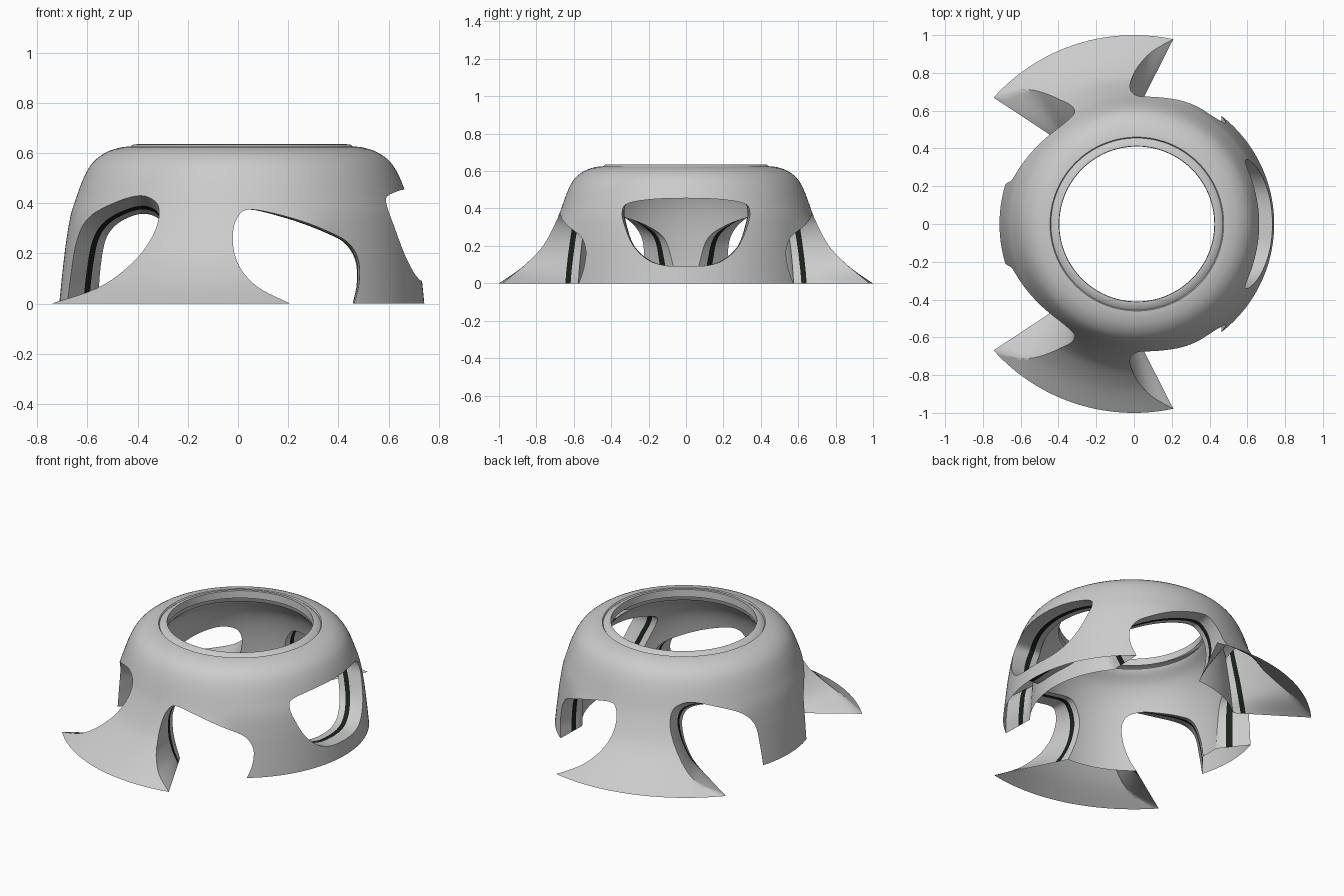
import bpy, bmesh
from math import sin, cos, radians
from mathutils import Vector

if "Cube" in bpy.data.objects:
    bpy.data.objects.remove(bpy.data.objects["Cube"])

SEG = 180
SHIFT = 0.015          # the dome sits slightly towards +x
# outer profile: height, plain radius, flared-foot radius
OUTER = [(0, .727, 1.0), (.05, .722, .925), (.1, .717, .86), (.18, .708, .78), (.25, .699, .735),
         (.35, .682, .686), (.42, .66, .66), (.5, .63, .63), (.56, .595, .595),
         (.6, .545, .545), (.62, .49, .49), (.625, .455, .455)]
MID = [(0, .645), (.15, .633), (.3, .612), (.42, .58), (.5, .54), (.56, .47), (.585, .425)]
INNER = [(0, .575), (.15, .568), (.3, .55), (.42, .52), (.5, .48), (.55, .43), (.57, .415)]


def spline(pts, n):
    """Catmull-Rom through the points, ends kept."""
    v = [Vector(p) for p in pts]
    v = [v[0] * 2 - v[1]] + v + [v[-1] * 2 - v[-2]]
    out = []
    for i in range(1, len(v) - 2):
        a, b, c, d = v[i - 1:i + 3]
        for k in range(n):
            t = k / n
            out.append(.5 * (2 * b + (c - a) * t + (2 * a - 5 * b + 4 * c - d) * t * t
                             + (3 * b - a - 3 * c + d) * t ** 3))
    return out + [v[-2]]


def flare(deg):
    """1 on the two flared feet, 0 on the plain legs."""
    a = abs((deg + 180) % 360 - 180)
    t = max(0, min(1, (a - 54) / 20, (161 - a) / 20))
    return t * t * (3 - 2 * t)


def polar(deg, r, z, dx=0):
    return Vector((r * cos(radians(deg)) + dx, r * sin(radians(deg)), z))


def outer_point(deg, row):
    z, r, f = row
    k = flare(deg)
    low = max(0, 1 - z / .35)
    return polar(deg, r + (f - r) * k, z, SHIFT * (1 - k * low))


def new_object(name, bm):
    bmesh.ops.recalc_face_normals(bm, faces=bm.faces)
    me = bpy.data.meshes.new(name)
    bm.to_mesh(me)
    bm.free()
    ob = bpy.data.objects.new(name, me)
    bpy.context.collection.objects.link(ob)
    return ob


def ring_solid(name, visible, hidden):
    """Closed ring; the hidden side gets slot 1 so it can be removed later."""
    bm = bmesh.new()
    rings = []
    for row in visible + hidden:
        pts = [outer_point(i * 360 / SEG, row) if len(row) == 3 else
               polar(i * 360 / SEG, row[1], row[0], SHIFT) for i in range(SEG)]
        rings.append([bm.verts.new(p) for p in pts])
    for j, a in enumerate(rings):
        b = rings[(j + 1) % len(rings)]
        for i in range(SEG):
            f = bm.faces.new((a[i], a[(i + 1) % SEG], b[(i + 1) % SEG], b[i]))
            f.material_index = int(j >= len(visible) - 1)
    ob = new_object(name, bm)
    for m in slots:
        ob.data.materials.append(m)
    return ob


def edge_point(deg, z):
    """Point of the outer surface at this angle and height."""
    z = max(0, min(z, .62))
    for a, b in zip(OUTER, OUTER[1:]):
        if a[0] <= z <= b[0]:
            t = (z - a[0]) / (b[0] - a[0])
            return outer_point(deg, tuple(p + (q - p) * t for p, q in zip(a, b)))


def cutter(name, loop, centre, sign, steps=10):
    """Loft an opening; loop items are outer angle, height, inner angle, inner height."""
    bm = bmesh.new()
    lines = []
    for a, z, b, zi in loop:
        p = edge_point(a, z)
        p.z = z
        q = polar(b, .56 - .12 * max(0, zi), zi, SHIFT)
        d = (p - q).normalized()
        far, near = p + d * .15, q - d * .07
        pts = [far.lerp(near, k / steps) for k in range(steps + 1)]
        lines.append([bm.verts.new((v.x, v.y * sign, v.z)) for v in pts])
    cf, cn = polar(centre, 1.35, .18), polar(centre, .3, .18)
    cf, cn = [bm.verts.new((c.x, c.y * sign, c.z)) for c in (cf, cn)]
    for i, a in enumerate(lines):
        b = lines[(i + 1) % len(lines)]
        for k in range(steps):
            bm.faces.new((a[k], b[k], b[k + 1]))
            bm.faces.new((a[k], b[k + 1], a[k + 1]))
        bm.faces.new((b[0], a[0], cf))
        bm.faces.new((a[-1], b[-1], cn))
    ob = new_object(name, bm)
    ob.hide_render = True
    return ob


slots = [bpy.data.materials.new("shown"), bpy.data.materials.new("hidden")]

# outer shell with raised rim, inner liner, and the dark seam between them
outer_rows = [tuple(v) for v in spline(OUTER, 3)]
rim = [(.625, .46), (.617, .455), (.634, .432), (.635, .412), (.59, .41)]
mid = [v[:2] for v in spline([Vector((*p, 0)) for p in MID], 2)]
inner = [v[:2] for v in spline([Vector((*p, 0)) for p in INNER], 3)]
mid_in = [(z, r - .028) for z, r in mid[:-1]]
shell = ring_solid("outer_shell", outer_rows[:-1] + rim, mid[::-1])
liner = ring_solid("inner_liner", inner, mid_in[::-1])
seam = ring_solid("dark_seam", [], mid + mid_in[::-1])

# openings: two on each side, one window at +x
side_hole = [(78, 0, 92, 0), (85.5, .07, 95, .07), (90.5, .16, 98, .16), (92.5, .26, 99, .26),
             (91.5, .34, 95, .34), (87, .375, 87.5, .375), (73, .34, 70.5, .34), (60, .285, 52, .285),
             (52.5, .24, 40, .24), (49, .17, 33.5, .17), (49.5, .08, 34, .08), (52, 0, 38, 0)]
back_hole = [(138, 0, 132, 0), (128.5, .06, 129, .06), (123, .15, 126, .15), (119.5, .25, 125, .23),
             (118.5, .33, 126, .29), (120.5, .4, 130, .33), (128, .43, 138, .345), (140, .4, 147, .335),
             (153, .34, 159, .3), (160, .25, 170, .24), (162, .12, 175, .12), (163, 0, 176, 0)]
window = [(0, .09, 0, .09), (9, .095, 11.5, .095), (16.5, .125, 21, .125), (23.5, .2, 31, .2),
          (28.5, .31, 37, .31), (30.5, .385, 39.5, .385), (28, .428, 37, .43), (15, .45, 19, .455), (0, .455, 0, .46)]


def open_loop(pts, n=5):
    s = [tuple(v) for v in spline([Vector(p) for p in pts], n)]
    a, b = s[0], s[-1]
    return [(a[0], -.1, a[2], -.1)] + s + [(b[0], -.1, b[2], -.1)]


half = [tuple(v) for v in spline([Vector(p) for p in window], 4)]
window_loop = half + [(-a, z, -b, zi) for a, z, b, zi in half[-2:0:-1]]
cutters = [cutter("window_cutter", window_loop, 0, 1)]
for s in (1, -1):
    cutters.append(cutter("side_cutter", open_loop(side_hole), 68, s))
    cutters.append(cutter("back_cutter", open_loop(back_hole), 145, s))

for ob in (shell, liner, seam):
    for c in cutters:
        m = ob.modifiers.new("cut", 'BOOLEAN')
        m.operation, m.solver, m.object = 'DIFFERENCE', 'EXACT', c
    dg = bpy.context.evaluated_depsgraph_get()
    me = bpy.data.meshes.new_from_object(ob.evaluated_get(dg))
    ob.modifiers.clear()
    ob.data = me
    # drop the hidden gap surfaces and the open underside
    bm = bmesh.new()
    bm.from_mesh(me)
    bmesh.ops.delete(bm, geom=[f for f in bm.faces if f.material_index == 1], context='FACES')
    bm.to_mesh(me)
    bm.free()
    me.materials.clear()
for c in cutters:
    bpy.data.objects.remove(c)

dark = bpy.data.materials.new("dark")
dark.diffuse_color = (.01, .015, .01, 1)
dark.use_nodes = True
dark.node_tree.nodes["Principled BSDF"].inputs["Base Color"].default_value = dark.diffuse_color
seam.data.materials.append(dark)

for ob in (shell, liner, seam):
    bpy.ops.object.select_all(action='DESELECT')
    ob.select_set(True)
    bpy.context.view_layer.objects.active = ob
    bpy.ops.object.shade_smooth_by_angle(angle=radians(45))
